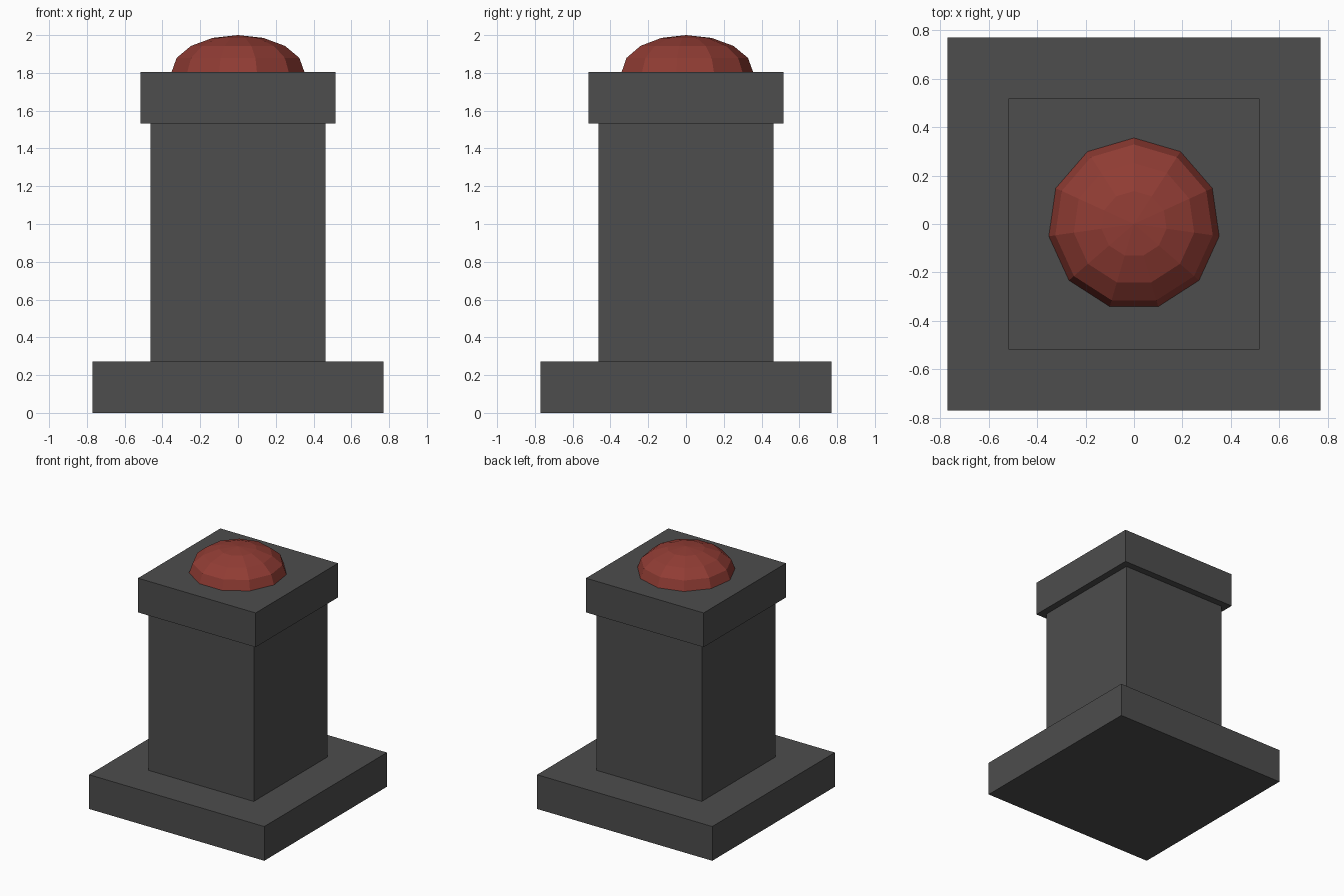
import bpy, bmesh, math

if "Cube" in bpy.data.objects:
    bpy.data.objects.remove(bpy.data.objects["Cube"])

def material(name, rgb):
    m = bpy.data.materials.new(name)
    m.diffuse_color = (*rgb, 1.0)
    m.use_nodes = True
    m.node_tree.nodes["Principled BSDF"].inputs["Base Color"].default_value = m.diffuse_color
    return m

stone = material("dark grey stone", (0.075, 0.075, 0.075))
red = material("dull red", (0.28, 0.045, 0.034))

def add_object(name, bm, mat):
    bmesh.ops.recalc_face_normals(bm, faces=bm.faces[:])
    mesh = bpy.data.meshes.new(name)
    bm.to_mesh(mesh)
    bm.free()
    mesh.materials.append(mat)
    obj = bpy.data.objects.new(name, mesh)
    bpy.context.collection.objects.link(obj)
    return obj

def block(name, half, z0, z1):
    bm = bmesh.new()
    bmesh.ops.create_cube(bm, size=1.0)
    for v in bm.verts:
        v.co.x *= 2 * half
        v.co.y *= 2 * half
        v.co.z = z1 if v.co.z > 0 else z0
    return add_object(name, bm, stone)

# Pedestal: plinth, shaft and cap
block("plinth", 0.77, 0.0, 0.272)
block("shaft", 0.463, 0.272, 1.533)
block("cap", 0.517, 1.533, 1.805)

# Flattened low-poly button dome, eleven sides with one corner to the back
SIDES, RADIUS, HEIGHT, BASE = 11, 0.355, 0.195, 1.805
bm = bmesh.new()
rings = []
for i in range(4):
    a = math.radians(22.5 * i)
    r, z = RADIUS * math.cos(a), BASE + HEIGHT * math.sin(a)
    rings.append([bm.verts.new((r * math.sin(t), r * math.cos(t), z))
                  for t in (math.tau * k / SIDES for k in range(SIDES))])
tip = bm.verts.new((0, 0, BASE + HEIGHT))
for k in range(SIDES):
    n = (k + 1) % SIDES
    for low, high in zip(rings, rings[1:]):
        bm.faces.new((low[k], low[n], high[n], high[k]))
    bm.faces.new((rings[-1][k], rings[-1][n], tip))
bm.faces.new(rings[0])
add_object("button_dome", bm, red)
